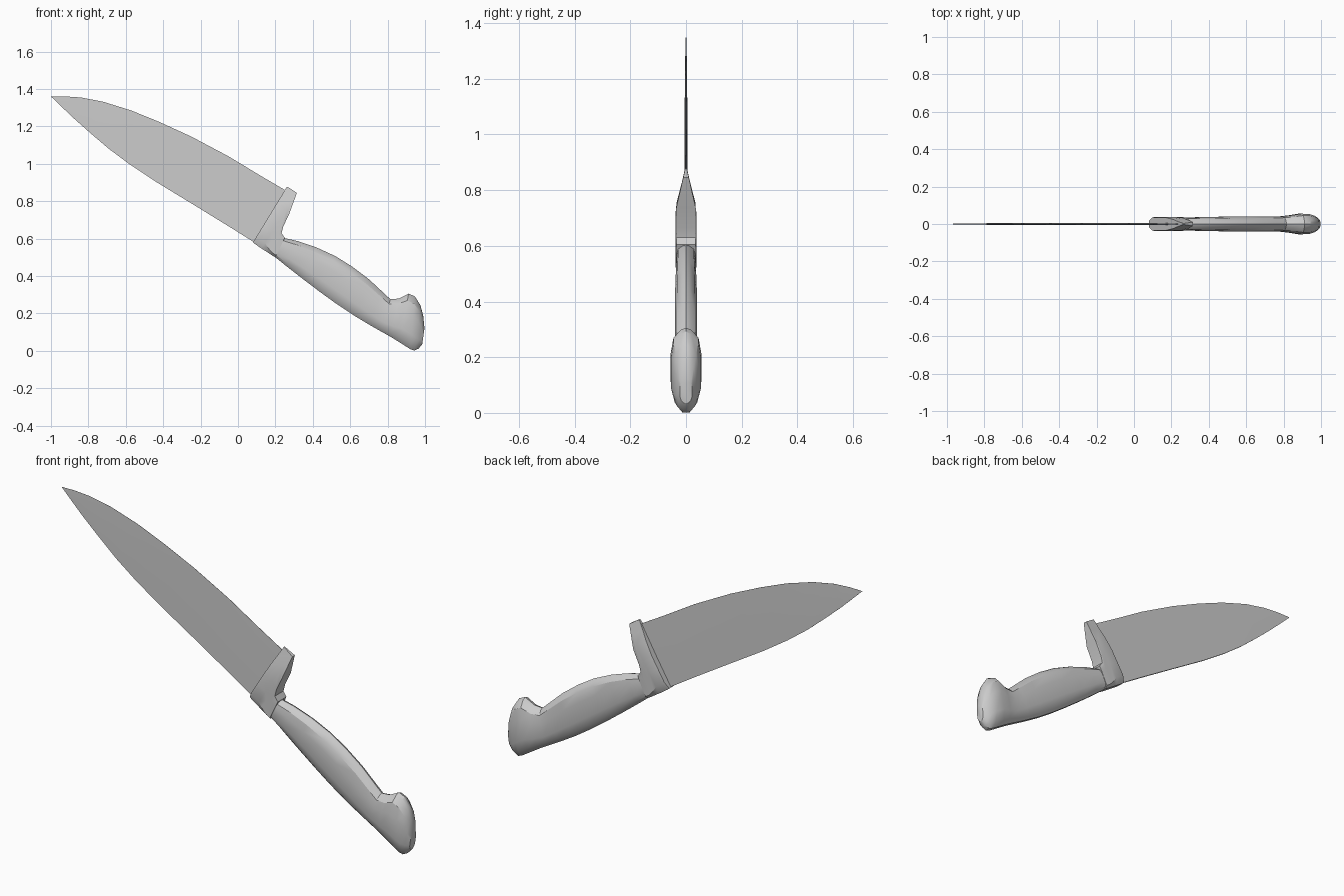
import bpy, bmesh, math


def loft(name, stations, section, width, angle=30):
    """Skin rings running along the part. Each station is (top x, z, bottom x, z, half width);
    section lists (position from bottom to top, width share)."""
    bm = bmesh.new()
    rings = []
    for tx, tz, bx, bz, w in stations:
        side = []
        for t, share in section:
            x, z = bx + (tx - bx) * t, bz + (tz - bz) * t
            side.append((x, width(w, z) * share, z))
        ring = [(x, -y, z) for x, y, z in side] + side[::-1]
        rings.append([bm.verts.new(p) for p in ring])
    n = len(rings[0])
    for a, b in zip(rings, rings[1:]):
        for i in range(n):
            j = (i + 1) % n
            bm.faces.new((a[i], a[j], b[j], b[i]))
    bm.faces.new(rings[0][::-1])
    bm.faces.new(rings[-1])
    bmesh.ops.remove_doubles(bm, verts=bm.verts, dist=0.0003)
    bmesh.ops.recalc_face_normals(bm, faces=bm.faces)
    mesh = bpy.data.meshes.new(name)
    bm.to_mesh(mesh)
    bm.free()
    ob = bpy.data.objects.new(name, mesh)
    bpy.context.collection.objects.link(ob)
    bpy.ops.object.select_all(action='DESELECT')
    ob.select_set(True)
    bpy.context.view_layer.objects.active = ob
    bpy.ops.object.shade_smooth_by_angle(angle=math.radians(angle))
    return ob


def plain(w, z):
    return w


# Blade: thick at the lower spine, thinning to the upper cutting edge
loft("blade", [
    (-1.0, 1.36, -1.0, 1.36, .0003),
    (-.93, 1.361, -.95, 1.312, .002),
    (-.84, 1.355, -.88, 1.245, .003),
    (-.72, 1.332, -.79, 1.165, .004),
    (-.57, 1.285, -.69, 1.08, .005),
    (-.42, 1.224, -.58, .998, .005),
    (-.25, 1.146, -.44, .905, .005),
    (-.05, 1.04, -.24, .783, .005),
    (.12, .937, -.04, .66, .006),
    (.26, .855, .10, .572, .006),
], [(0, 1), (.5, .8), (1, .1)], plain)


# Bolster: full width low down, pinched to a thin fin at the heel
def pinch(w, z):
    return min(w, .004 + max(0, .87 - z) * .26)


loft("bolster", [
    (.262, .878, .08, .58, .034),
    (.27, .874, .09, .572, .037),
    (.315, .845, .125, .548, .037),
    (.275, .735, .145, .535, .037),
    (.242, .665, .165, .522, .037),
    (.233, .63, .18, .512, .037),
    (.25, .605, .20, .50, .036),
], [(0, .55), (.1, 1), (.3, 1), (.5, 1), (.7, 1), (.85, 1), (1, .95)], pinch)

# Handle: faceted grip ending in a hooked, swollen butt
loft("handle", [
    (.245, .604, .198, .502, .034),
    (.32, .587, .26, .452, .035),
    (.42, .553, .35, .382, .037),
    (.52, .507, .44, .314, .039),
    (.61, .451, .53, .249, .04),
    (.70, .383, .62, .189, .04),
    (.77, .318, .70, .141, .04),
    (.815, .276, .765, .104, .041),
    (.86, .28, .82, .073, .047),
    (.912, .306, .865, .045, .055),
    (.945, .292, .92, .01, .054),
    (.975, .245, .943, .002, .045),
    (.99, .19, .965, .012, .034),
    (.997, .12, .985, .035, .022),
], [(0, .3), (.1, .75), (.28, 1), (.65, 1), (.86, .82), (.97, .35), (1, 0)], plain)
